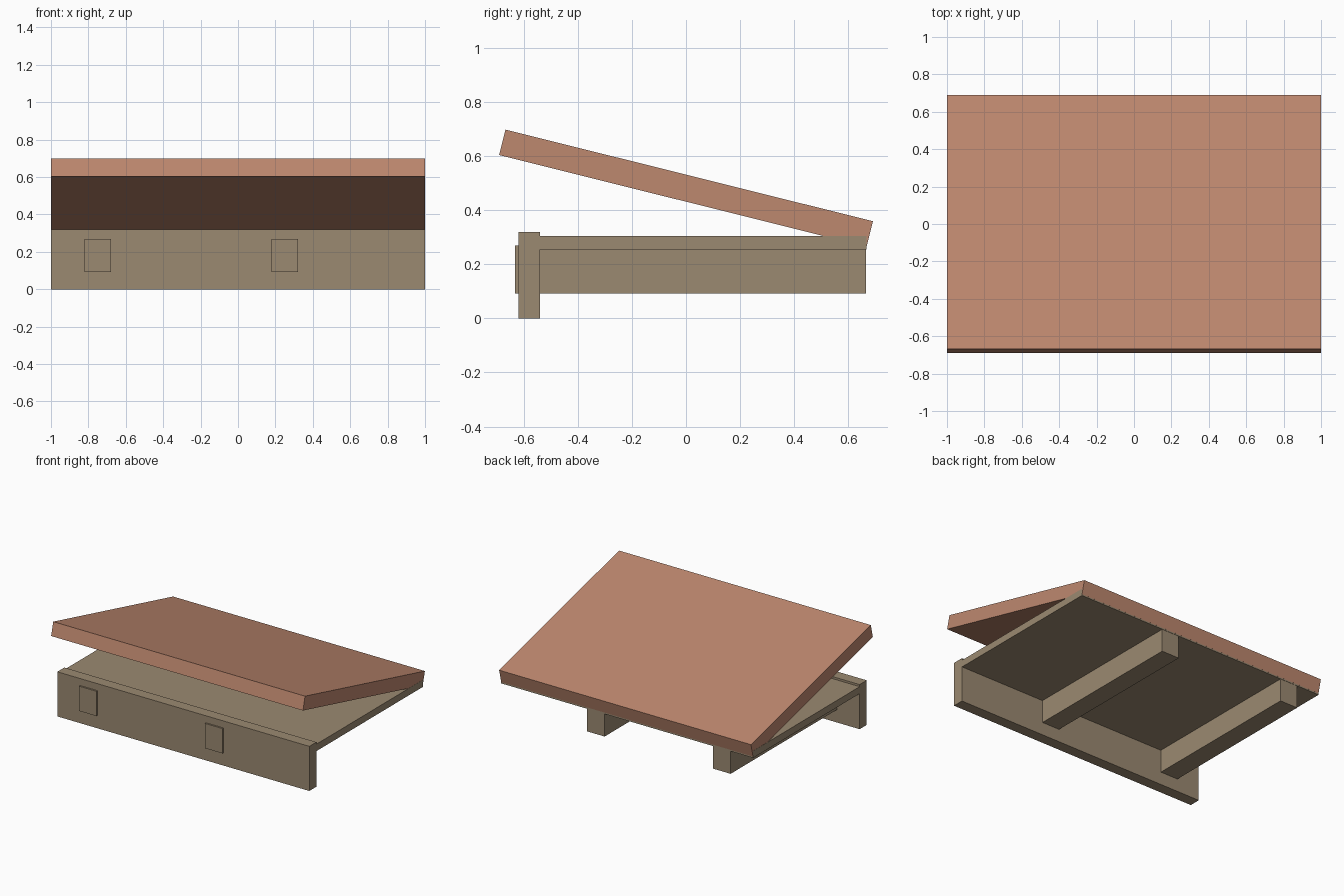
import bpy
import math

cube = bpy.data.objects.get("Cube")
if cube:
    bpy.data.objects.remove(cube, do_unlink=True)


def make_material(name, color):
    mat = bpy.data.materials.new(name)
    mat.use_nodes = True
    mat.diffuse_color = color
    bsdf = next(n for n in mat.node_tree.nodes if n.type == "BSDF_PRINCIPLED")
    bsdf.inputs["Base Color"].default_value = color
    bsdf.inputs["Roughness"].default_value = 0.9
    return mat


def box(name, mat, low, high, tilt=0.0):
    """Axis box between two corners, tilted about x through its centre."""
    centre = [(a + b) / 2 for a, b in zip(low, high)]
    bpy.ops.mesh.primitive_cube_add(size=1, location=centre)
    obj = bpy.context.object
    obj.name = name
    obj.scale = [b - a for a, b in zip(low, high)]
    bpy.ops.object.transform_apply(location=False, rotation=False, scale=True)
    obj.rotation_euler.x = tilt
    obj.data.materials.append(mat)
    return obj


wood = make_material("tan wood", (0.328, 0.251, 0.165, 1))
clay = make_material("clay roof", (0.515, 0.246, 0.159, 1))

# Front fascia board and flat deck behind it
box("front_fascia", wood, (-1, -0.62, 0), (1, -0.54, 0.32))
box("deck", wood, (-1, -0.56, 0.255), (1, 0.667, 0.305))

# Two joists passing through the fascia
for name, x in (("right_joist", -0.75), ("left_joist", 0.25)):
    box(name, wood, (x - 0.07, -0.632, 0.092), (x + 0.07, 0.665, 0.27))

# Sloping roof slab resting on the back of the deck
box("roof_slab", clay, (-0.999, -0.70, 0.433), (0.999, 0.70, 0.53),
    tilt=math.radians(-14))
